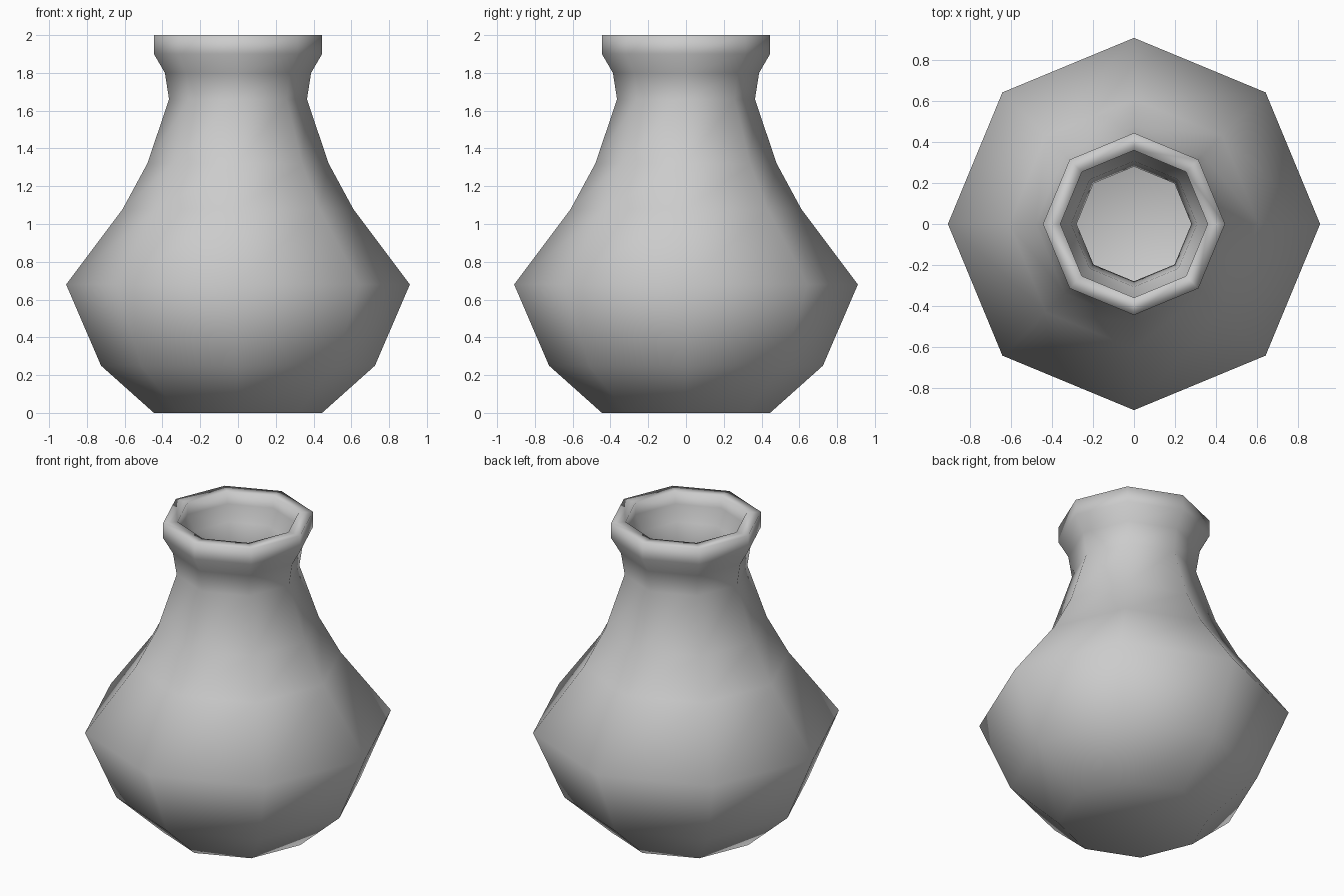
import bpy, bmesh, math

if "Cube" in bpy.data.objects:
    bpy.data.objects.remove(bpy.data.objects["Cube"])

SIDES = 8
# Outer wall profile (radius, height), base to rim
PROFILE = [(0.445, 0.0), (0.725, 0.25), (0.91, 0.68), (0.61, 1.08), (0.48, 1.32),
           (0.365, 1.66), (0.387, 1.80), (0.445, 1.90), (0.445, 2.0)]

# Vase body: eight-sided lathe with a closed base and open mouth
bm = bmesh.new()
rings = []
for r, z in PROFILE:
    rings.append([bm.verts.new((r * math.cos(2 * math.pi * i / SIDES),
                                r * math.sin(2 * math.pi * i / SIDES), z))
                  for i in range(SIDES)])
for low, high in zip(rings, rings[1:]):
    for i in range(SIDES):
        j = (i + 1) % SIDES
        bm.faces.new((low[i], low[j], high[j], high[i]))
bm.faces.new(rings[0][::-1])
for f in bm.faces:
    f.smooth = True

mesh = bpy.data.meshes.new("vase")
bm.to_mesh(mesh)
bm.free()
vase = bpy.data.objects.new("vase", mesh)
bpy.context.collection.objects.link(vase)

# Wall thickness, grown inwards, giving the flat rim and the hollow inside
wall = vase.modifiers.new("wall_thickness", 'SOLIDIFY')
wall.thickness = 0.085
wall.offset = -1
